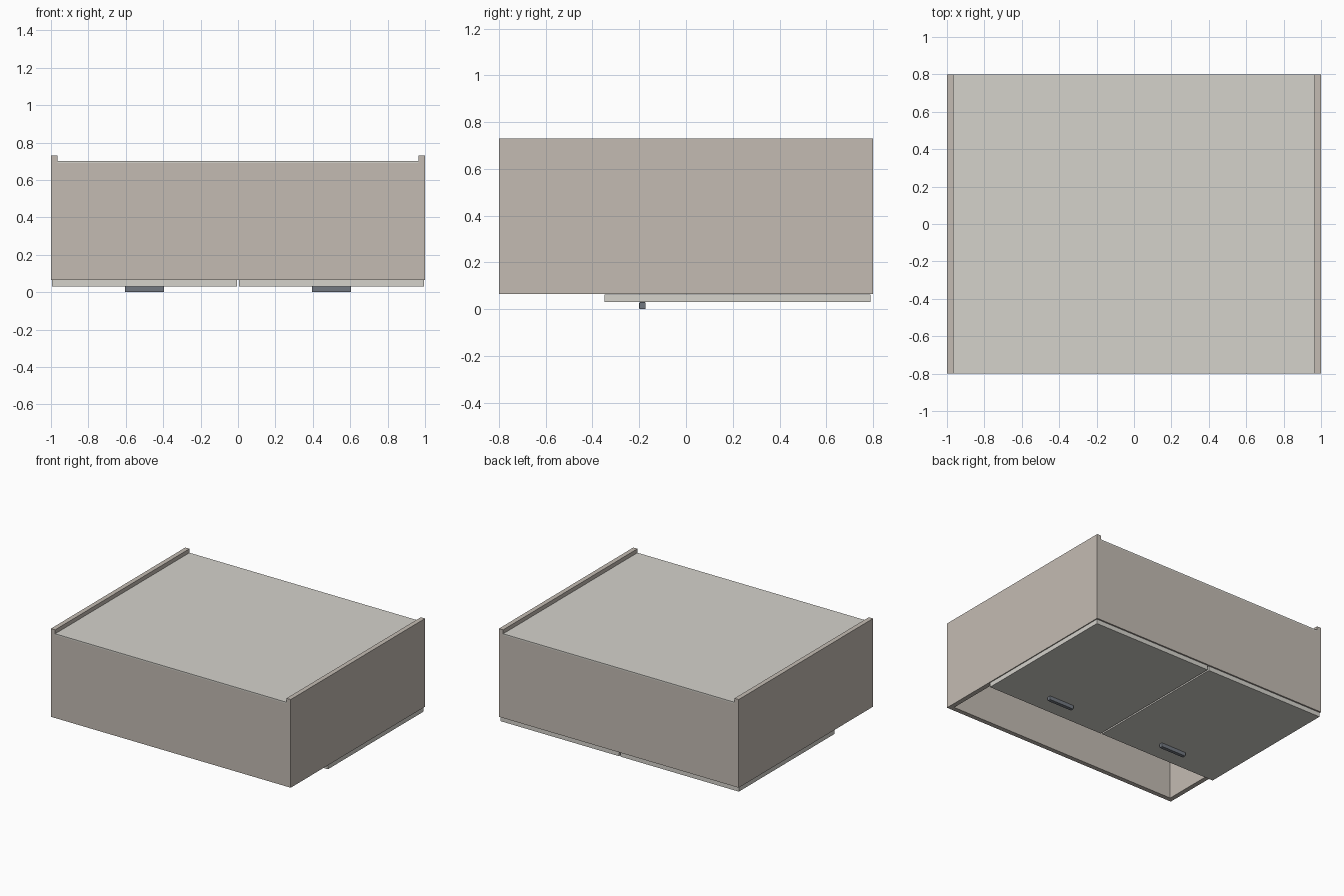
import bpy

if "Cube" in bpy.data.objects:
    bpy.data.objects.remove(bpy.data.objects["Cube"])


def material(name, rgb):
    m = bpy.data.materials.new(name)
    m.diffuse_color = (*rgb, 1)
    m.use_nodes = True
    m.node_tree.nodes["Principled BSDF"].inputs["Base Color"].default_value = m.diffuse_color
    return m


BEIGE = material("beige_board", (0.55, 0.50, 0.45))
PALE = material("pale_board", (0.66, 0.645, 0.60))
METAL = material("dark_metal", (0.17, 0.19, 0.22))


def box(name, x, y, z, mat, bevel=0):
    """Box given by its (min, max) range on each axis."""
    bpy.ops.mesh.primitive_cube_add(
        size=1, location=[(a + b) / 2 for a, b in (x, y, z)])
    ob = bpy.context.object
    ob.name = name
    ob.scale = [b - a for a, b in (x, y, z)]
    bpy.ops.object.transform_apply(location=False, rotation=False, scale=True)
    ob.data.materials.append(mat)
    if bevel:
        mod = ob.modifiers.new("rounded", 'BEVEL')
        mod.width = bevel
        mod.segments = 2
    return ob


def span(side, a, b):
    """Range a..b mirrored to the given side of x = 0."""
    return tuple(sorted((side * a, side * b)))


T = 0.035          # board thickness
BASE = 0.065       # open face of the carcass
INNER = 1 - T

# Carcass ends and the thin back board lying over them
box("front_panel", (-INNER, INNER), (-0.8, -0.8 + T), (BASE, 0.69), BEIGE)
box("rear_panel", (-INNER, INNER), (0.8 - T, 0.8), (BASE, 0.69), BEIGE)
box("back_board", (-INNER, INNER), (-0.8, 0.8), (0.69, 0.70), PALE)

# Divider between the open niche and the space behind the doors
box("divider_shelf", (-INNER, INNER), (-0.345, -0.345 + T), (BASE, 0.69), BEIGE)

# Side boards, doors and handles on both sides
for side, label in ((-1, "left"), (1, "right")):
    box(label + "_side_panel", span(side, INNER, 1), (-0.8, 0.8), (BASE, 0.73), BEIGE)
    box(label + "_door", span(side, 0.006, 0.994), (-0.348, 0.79), (0.03, BASE - 0.001), PALE)
    box(label + "_handle", span(side, 0.395, 0.605), (-0.2, -0.173), (0.0, 0.03), METAL, 0.003)
